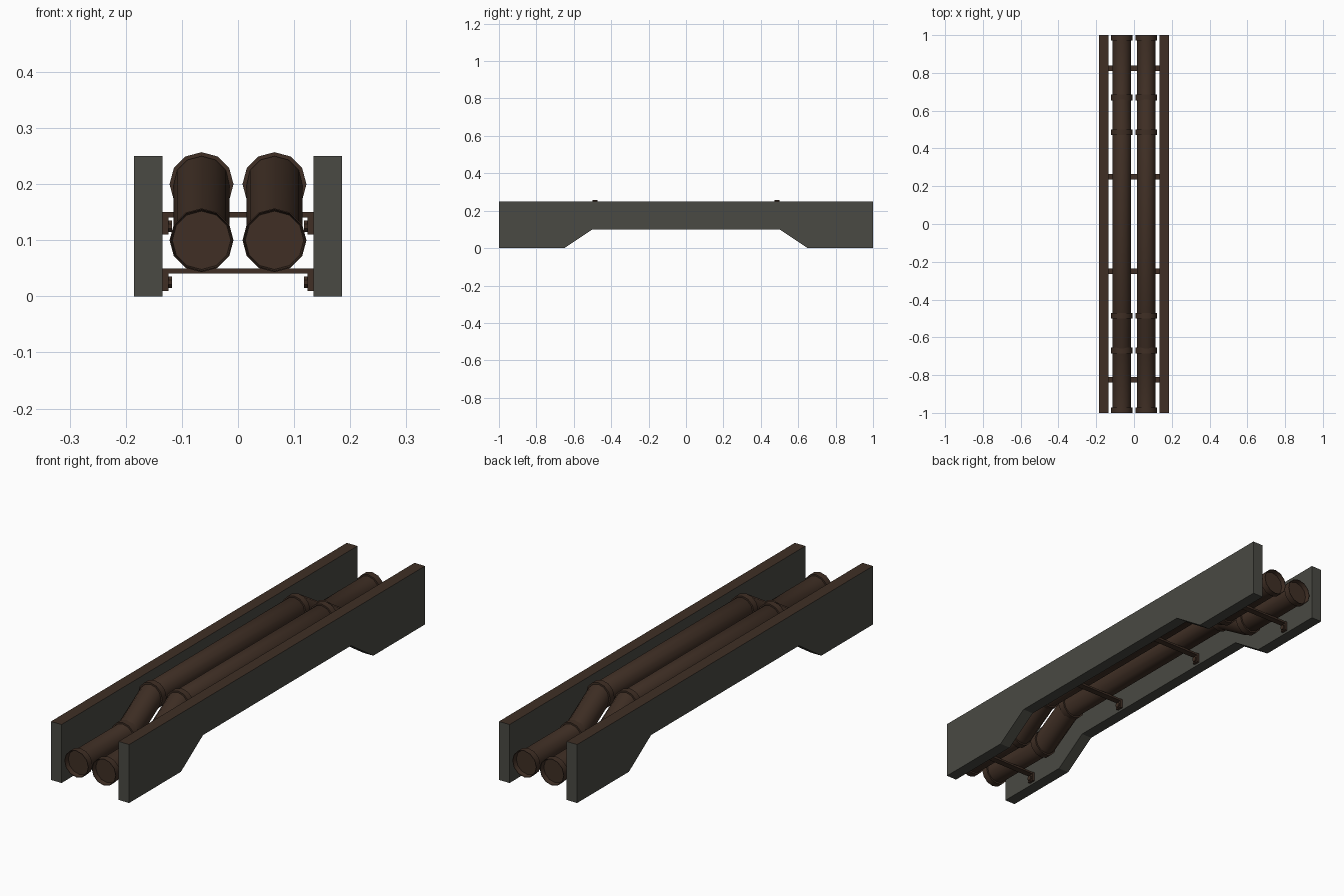
import bpy, bmesh, math

if "Cube" in bpy.data.objects:
    bpy.data.objects.remove(bpy.data.objects["Cube"])

def material(name, rgb):
    m = bpy.data.materials.new(name)
    m.diffuse_color = (*rgb, 1)
    m.use_nodes = True
    m.node_tree.nodes["Principled BSDF"].inputs["Base Color"].default_value = m.diffuse_color
    return m

GREY = material("concrete_grey", (0.067, 0.067, 0.056))
BROWN = material("rust_brown", (0.050, 0.028, 0.018))

def finish(name, bm, mats, smooth=False):
    bmesh.ops.recalc_face_normals(bm, faces=bm.faces[:])
    me = bpy.data.meshes.new(name)
    bm.to_mesh(me)
    bm.free()
    for m in mats:
        me.materials.append(m)
    ob = bpy.data.objects.new(name, me)
    bpy.context.collection.objects.link(ob)
    if smooth:
        bpy.ops.object.select_all(action='DESELECT')
        ob.select_set(True)
        bpy.context.view_layer.objects.active = ob
        bpy.ops.object.shade_smooth_by_angle(angle=math.radians(31))
    return ob

def sweep(bm, x, rings, n=12):
    """Tube along y; each ring is (y, z, radius, tilt, mitre stretch)."""
    loops = []
    for y, z, r, t, s in rings:
        loop = []
        for i in range(n):
            a = 2 * math.pi * i / n
            u = r * math.cos(a) * s
            loop.append(bm.verts.new((x + r * math.sin(a),
                                      y - u * math.sin(t), z + u * math.cos(t))))
        loops.append(loop)
    for a, b in zip(loops, loops[1:]):
        for i in range(n):
            j = (i + 1) % n
            bm.faces.new((a[i], a[j], b[j], b[i]))
    return loops

def box(bm, x0, x1, y0, y1, z0, z1):
    vs = bmesh.ops.create_cube(bm, size=1)["verts"]
    for v in vs:
        v.co = ((x0 + x1) / 2 + v.co.x * (x1 - x0),
                (y0 + y1) / 2 + v.co.y * (y1 - y0),
                (z0 + z1) / 2 + v.co.z * (z1 - z0))

# Side walls: arched profile, rusty top edge
PROFILE = [(-1, 0), (-0.65, 0), (-0.5, 0.1), (0.5, 0.1), (0.65, 0), (1, 0), (1, 0.25), (-1, 0.25)]
for side, label in ((-1, "left"), (1, "right")):
    bm = bmesh.new()
    f = bm.faces.new([bm.verts.new((side * 0.135, y, z)) for y, z in PROFILE])
    ext = bmesh.ops.extrude_face_region(bm, geom=[f], use_keep_orig=True)["geom"]
    for v in ext:
        if isinstance(v, bmesh.types.BMVert):
            v.co.x = side * 0.185
    for f in bm.faces:
        if all(v.co.z > 0.24 for v in f.verts):
            f.material_index = 1
    finish(label + "_wall", bm, [GREY, BROWN])

half = math.atan2(0.1, 0.15) / 2
st = 1 / math.cos(half)
for side, label in ((-1, "left"), (1, "right")):
    x = side * 0.065
    # Pipe rising over the middle
    bm = bmesh.new()
    R = 0.05
    sweep(bm, x, [(-0.975, 0.1, R, 0, 1), (-0.655, 0.1, R, half, st), (-0.495, 0.2, R, half, st),
                  (0.495, 0.2, R, -half, st), (0.655, 0.1, R, -half, st), (0.975, 0.1, R, 0, 1)])
    finish(label + "_pipe", bm, [BROWN], True)
    # Collars beside the bends, and cup-shaped end collars
    for sy in (-1, 1):
        for y0, y1, z in ((0.472, 0.5, 0.2), (0.655, 0.685, 0.1)):
            bm = bmesh.new()
            lo = sweep(bm, x, [(sy * y0, z, 0.057, 0, 1), (sy * y1, z, 0.057, 0, 1)])
            for l in lo:
                bm.faces.new(l)
            finish(label + "_collar", bm, [BROWN], True)
        bm = bmesh.new()
        lo = sweep(bm, x, [(sy * 0.972, 0.1, 0.057, 0, 1), (sy * 1.0, 0.1, 0.057, 0, 1),
                           (sy * 1.0, 0.1, 0.055, 0, 1), (sy * 0.98, 0.1, 0.052, 0, 1)])
        bm.faces.new(lo[0])
        bm.faces.new(lo[-1])
        finish(label + "_end_collar", bm, [BROWN], True)

# Cross supports with wall brackets and bolts
for y, z in ((-0.825, 0.05), (-0.25, 0.15), (0.25, 0.15), (0.825, 0.05)):
    bm = bmesh.new()
    w = 0.014
    box(bm, -0.135, 0.135, y - w, y + w, z - 0.009, z)
    for s in (-1, 1):
        xa, xb = sorted((s * 0.124, s * 0.136))
        box(bm, xa, xb, y - w, y + w, z - 0.04, z - 0.009)
        n = 8
        rings = [[bm.verts.new((s * bx, y + 0.011 * math.cos(a), z - 0.025 + 0.011 * math.sin(a)))
                  for a in (2 * math.pi * (i + 0.5) / n for i in range(n))] for bx in (0.118, 0.125)]
        for r in rings:
            bm.faces.new(r)
        for i in range(n):
            j = (i + 1) % n
            bm.faces.new((rings[0][i], rings[0][j], rings[1][j], rings[1][i]))
    finish("cross_support", bm, [BROWN])
